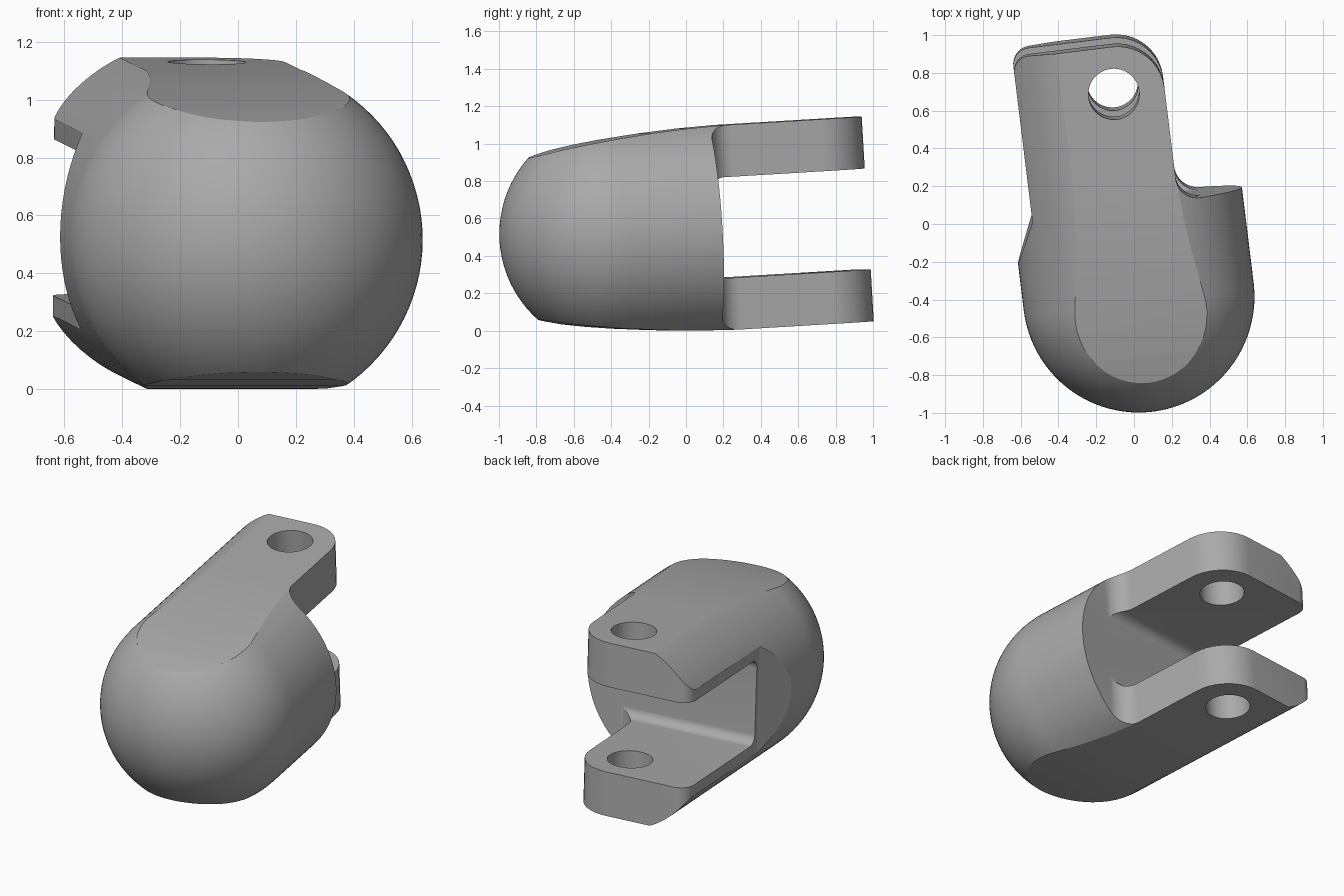
import bpy, bmesh
from math import radians, pi, sin, cos, tan
from mathutils import Vector, Matrix

old = bpy.data.objects.get("Cube")
if old:
    bpy.data.objects.remove(old, do_unlink=True)

R = 0.613           # body radius
END = 1.365         # prong tip
FLOOR = 0.51        # slot floor and shoulder
HALF, SLOT = 0.548, 0.27

grey = bpy.data.materials.new("plain_grey")
grey.use_nodes = True
grey.diffuse_color = (0.4, 0.4, 0.4, 1)
grey.node_tree.nodes["Principled BSDF"].inputs["Base Color"].default_value = grey.diffuse_color


def make(name, bm):
    bmesh.ops.recalc_face_normals(bm, faces=bm.faces)
    mesh = bpy.data.meshes.new(name)
    bm.to_mesh(mesh)
    bm.free()
    ob = bpy.data.objects.new(name, mesh)
    bpy.context.collection.objects.link(ob)
    mesh.materials.append(grey)
    return ob


def rounded(corners, steps=10):
    """Outline from (a, b, radius) corners, each corner replaced by an arc."""
    out = []
    for i, (a, b, r) in enumerate(corners):
        p = Vector((a, b))
        if not r:
            out.append(p)
            continue
        d0 = (Vector(corners[i - 1][:2]) - p).normalized()
        d1 = (Vector(corners[(i + 1) % len(corners)][:2]) - p).normalized()
        half = d0.angle(d1) / 2
        centre = p + (d0 + d1).normalized() * (r / sin(half))
        start = p + d0 * (r / tan(half)) - centre
        sweep = (pi - 2 * half) * (1 if d1.cross(d0) > 0 else -1)
        for k in range(steps + 1):
            t = sweep * k / steps
            out.append(centre + Matrix.Rotation(t, 2) @ start)
    return out


def prism(name, outline, place, depth):
    """Extrude a 2D outline from -depth to +depth; place maps (a, b, h) to 3D."""
    bm = bmesh.new()
    low, high = ([bm.verts.new(place(a, b, h)) for a, b in outline] for h in (-depth, depth))
    n = len(outline)
    bm.faces.new(low)
    bm.faces.new(high)
    for i in range(n):
        bm.faces.new((low[i], low[(i + 1) % n], high[(i + 1) % n], high[i]))
    return make(name, bm)


def boolean(target, tool, operation):
    mod = target.modifiers.new(tool.name, "BOOLEAN")
    mod.operation, mod.object, mod.solver = operation, tool, "EXACT"
    bpy.context.view_layer.objects.active = target
    bpy.ops.object.modifier_apply(modifier=mod.name)
    bpy.data.objects.remove(tool, do_unlink=True)


# Body: round-nosed cylinder along y
bm = bmesh.new()
rings = 24
profile = [(R * sin(pi / 2 * k / rings), -R * cos(pi / 2 * k / rings)) for k in range(rings + 1)]
profile += [(R, 1.6), (0, 1.6)]
verts = [bm.verts.new((r, y, 0)) for r, y in profile]
edges = [bm.edges.new(pair) for pair in zip(verts, verts[1:])]
bmesh.ops.spin(bm, geom=verts + edges, axis=(0, 1, 0), cent=(0, 0, 0),
               angle=2 * pi, steps=96, use_merge=True)
bmesh.ops.remove_doubles(bm, verts=bm.verts, dist=1e-5)
clevis = make("clevis_body", bm)

# Plan outline: narrow prongs, shoulder on one side, slanted relief on the other
plan = rounded([(0.8, -0.8, 0), (0.8, FLOOR, 0), (0.27, FLOOR, 0.12), (0.27, END, 0.25),
                (-0.51, END, 0.09), (-0.51, 0.48, 0), (-0.615, 0.25, 0), (-0.8, 0.25, 0),
                (-0.8, -0.8, 0)])
boolean(clevis, prism("plan_shape", plan, lambda a, b, h: (a, b, h), 1), "INTERSECT")

# Side outline: gently arched top and bottom
arch = [(-0.7, 0.336), (-0.56, 0.39), (-0.43, 0.434), (-0.28, 0.467), (-0.14, 0.489),
        (0, 0.507), (0.2, 0.527), (0.4, 0.541), (0.6, HALF), (1.7, HALF)]
side = arch + [(y, -z) for y, z in reversed(arch)]
boolean(clevis, prism("side_shape", side, lambda a, b, h: (h, a, b), 1), "INTERSECT")

# Slot between the prongs
slot = rounded([(FLOOR, -SLOT, 0.06), (1.8, -SLOT, 0), (1.8, SLOT, 0), (FLOOR, SLOT, 0.06)])
boolean(clevis, prism("slot", slot, lambda a, b, h: (h, a, b), 1), "DIFFERENCE")

# Pin hole through both prongs
bore = [(0.135 * cos(2 * pi * k / 48), 1.115 + 0.135 * sin(2 * pi * k / 48)) for k in range(48)]
boolean(clevis, prism("pin_hole", bore, lambda a, b, h: (a, b, h), 1), "DIFFERENCE")

# Tilt and place
clevis.matrix_world = (Matrix.Translation((0.025, -0.385, 0.517))
                       @ Matrix.Rotation(radians(7), 4, "Z")
                       @ Matrix.Rotation(radians(3.4), 4, "X"))
bpy.ops.object.select_all(action="DESELECT")
clevis.select_set(True)
bpy.context.view_layer.objects.active = clevis
bpy.ops.object.shade_smooth_by_angle(angle=radians(18))
